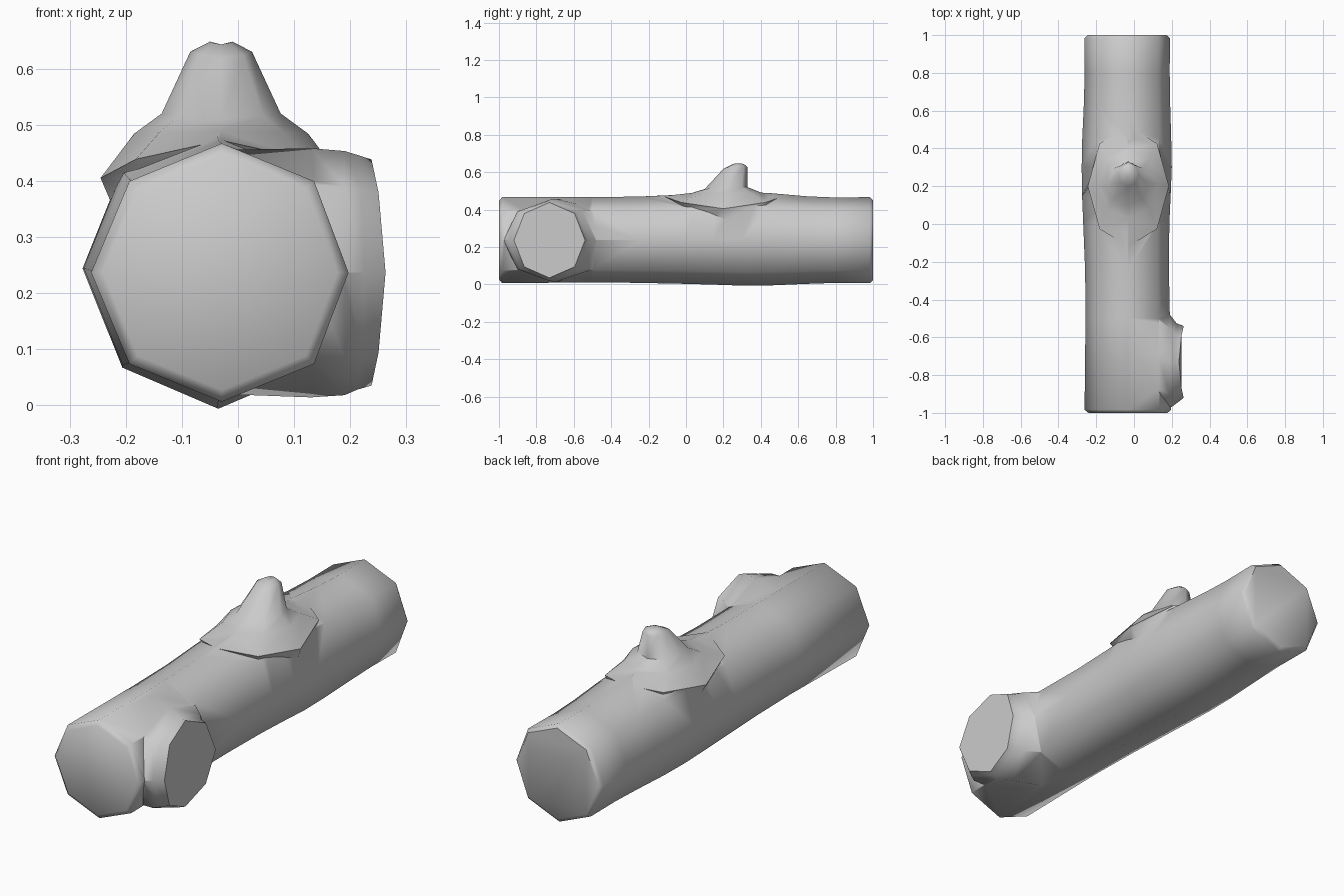
import bpy, bmesh
from math import sin, cos, pi

if "Cube" in bpy.data.objects:
    bpy.data.objects.remove(bpy.data.objects["Cube"])

N = 8  # sides of every ring


def loft(name, rings):
    """Skin a list of 8-point rings and close both ends."""
    bm = bmesh.new()
    loops = [[bm.verts.new(p) for p in ring] for ring in rings]
    for a, b in zip(loops, loops[1:]):
        for i in range(N):
            j = (i + 1) % N
            bm.faces.new((a[i], a[j], b[j], b[i]))
    bm.faces.new(loops[0])
    bm.faces.new(loops[-1])
    bmesh.ops.recalc_face_normals(bm, faces=bm.faces)
    mesh = bpy.data.meshes.new(name)
    bm.to_mesh(mesh)
    bm.free()
    ob = bpy.data.objects.new(name, mesh)
    bpy.context.collection.objects.link(ob)
    return ob


def angles():
    return [(cos(2 * pi * i / N), sin(2 * pi * i / N)) for i in range(N)]


def trunk_ring(y, x0, x1, z0, z1):
    return [((x0 + x1) / 2 + c * (x1 - x0) / 2 * (1 if c * s == 0 else 1.03), y,
             (z0 + z1) / 2 + s * (z1 - z0) / 2 * (1 if c * s == 0 else 1.03))
            for c, s in angles()]


def stub_ring(x, y0, y1, z0, z1, dome=0.0):
    return [(x - dome * s * s, (y0 + y1) / 2 + c * (y1 - y0) / 2,
             (z0 + z1) / 2 + s * (z1 - z0) / 2) for c, s in angles()]


def knot_ring(front, back, half, z_side):
    """Ring through front and back (y, z) points, dropping to z_side."""
    ring = []
    for c, s in angles():
        t = (1 + s) / 2
        z = front[1] + t * (back[1] - front[1])
        ring.append((-0.03 + c * half, front[0] + t * (back[0] - front[0]),
                     z + (z_side - z) * c * c))
    return ring


# Trunk: y, left, right, bottom, top
log = loft("log", [trunk_ring(*r) for r in (
    (-1.0, -0.235, 0.177, 0.033, 0.44),
    (-0.983, -0.255, 0.197, 0.013, 0.46),
    (-0.5, -0.25, 0.19, 0.018, 0.46),
    (-0.25, -0.252, 0.185, 0.015, 0.463),
    (0.0, -0.262, 0.187, 0.01, 0.474),
    (0.15, -0.268, 0.194, 0.006, 0.483),
    (0.3, -0.27, 0.2, 0.001, 0.487),
    (0.45, -0.267, 0.197, 0.002, 0.481),
    (0.65, -0.258, 0.191, 0.01, 0.464),
    (0.8, -0.255, 0.189, 0.015, 0.458),
    (0.983, -0.255, 0.19, 0.013, 0.46),
    (1.0, -0.24, 0.175, 0.03, 0.445))])

# Sawn side branch: x, front, back, bottom, top
stub = loft("side_branch", [stub_ring(*r) for r in (
    (-0.03, -0.975, -0.32, 0.02, 0.455),
    (0.13, -0.978, -0.42, 0.014, 0.458),
    (0.19, -0.975, -0.48, 0.018, 0.453),
    (0.225, -0.95, -0.525, 0.028, 0.446, 0.012),
    (0.263, -0.92, -0.54, 0.035, 0.438, 0.025))])

# Broken twig leaning back on top
twig = loft("twig_knot", [knot_ring(*r) for r in (
    ((-0.05, 0.42), (0.5, 0.42), 0.17, 0.3),
    ((-0.12, 0.472), (0.52, 0.472), 0.215, 0.405),
    ((0.03, 0.489), (0.4, 0.492), 0.155, 0.484),
    ((0.1, 0.51), (0.33, 0.52), 0.106, 0.52),
    ((0.2, 0.618), (0.328, 0.628), 0.055, 0.63),
    ((0.25, 0.643), (0.31, 0.643), 0.02, 0.648))])

# Fuse everything into one log
bpy.context.view_layer.objects.active = log
for part in (stub, twig):
    mod = log.modifiers.new("join", 'BOOLEAN')
    mod.operation = 'UNION'
    mod.solver = 'EXACT'
    mod.object = part
    bpy.ops.object.modifier_apply(modifier=mod.name)
    bpy.data.objects.remove(part)

log.select_set(True)
bpy.ops.object.shade_smooth_by_angle(angle=pi * 50 / 180)
